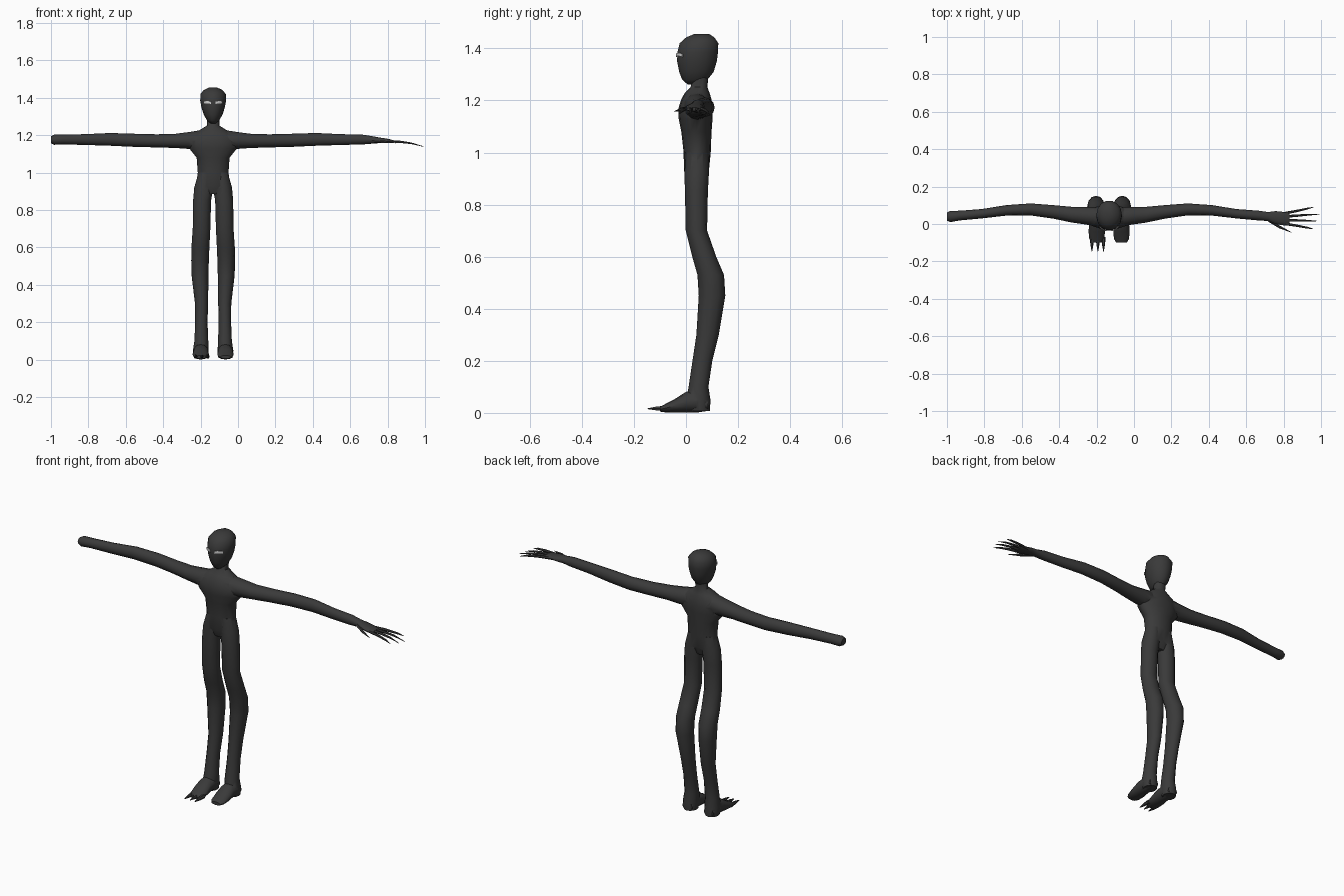
import bpy, bmesh, math

CX = -0.133  # body centre line (only one arm carries a hand)


def material(name, value):
    m = bpy.data.materials.new(name)
    m.diffuse_color = (value, value, value, 1)
    return m


CHARCOAL = material("charcoal skin", 0.042)
PALE = material("pale eye", 0.65)


def add_object(name, bm, mat):
    bmesh.ops.recalc_face_normals(bm, faces=bm.faces)
    me = bpy.data.meshes.new(name)
    bm.to_mesh(me)
    bm.free()
    me.materials.append(mat)
    ob = bpy.data.objects.new(name, me)
    bpy.context.collection.objects.link(ob)
    return ob


def smooth(ob, angle=50):
    bpy.ops.object.select_all(action='DESELECT')
    ob.select_set(True)
    bpy.context.view_layer.objects.active = ob
    bpy.ops.object.shade_smooth_by_angle(angle=math.radians(angle))


def loft(name, axis, sections, side=1, sides=12):
    """Skin elliptical sections (position, centre 1, centre 2, radius 1, radius 2) along an axis."""
    bm = bmesh.new()
    rings = []
    for p, c1, c2, r1, r2 in sections:
        ring = []
        for i in range(sides):
            t = 2 * math.pi * i / sides
            a, b = c1 + r1 * math.cos(t), c2 + r2 * math.sin(t)
            x, y, z = {'X': (p, a, b), 'Y': (a, p, b), 'Z': (a, b, p)}[axis]
            ring.append(bm.verts.new((CX + side * x, y, z)))
        rings.append(ring)
    for lo, hi in zip(rings, rings[1:]):
        for i in range(sides):
            j = (i + 1) % sides
            bm.faces.new((lo[i], lo[j], hi[j], hi[i]))
    bm.faces.new(rings[0])
    bm.faces.new(rings[-1])
    ob = add_object(name, bm, CHARCOAL)
    smooth(ob)
    return ob


def merge(target, parts):
    """Union the parts into one skin."""
    bpy.context.view_layer.objects.active = target
    for part in parts:
        mod = target.modifiers.new("join", 'BOOLEAN')
        mod.operation = 'UNION'
        mod.solver = 'EXACT'
        mod.object = part
        bpy.ops.object.modifier_apply(modifier=mod.name)
        bpy.data.objects.remove(part)
    smooth(target)


# Torso and neck
body = loft("body", 'Z', [
    (0.885, 0, .04, .05, .03), (0.93, 0, .04, .092, .048), (1.0, 0, .043, .082, .052),
    (1.08, 0, .04, .088, .058), (1.13, 0, .037, .128, .065), (1.17, 0, .037, .13, .066),
    (1.205, 0, .04, .11, .058), (1.23, 0, .043, .068, .047), (1.252, 0, .05, .033, .032),
    (1.30, 0, .055, .033, .032)], sides=16)

# Legs, feet and arms
LEG = [
    (1.0, .042, .043, .036, .044), (.92, .05, .041, .051, .047), (.85, .059, .04, .048, .044),
    (.7, .062, .04, .047, .041), (.6, .068, .07, .048, .046), (.53, .07, .095, .047, .051),
    (.45, .07, .1, .045, .051), (.3, .062, .083, .035, .043), (.2, .063, .063, .033, .038),
    (.1, .063, .048, .037, .038), (.05, .066, .048, .042, .046), (.008, .066, .052, .036, .04)]
FOOT = [
    (.085, .066, .03, .03, .022), (.04, .066, .043, .042, .042), (0, .066, .041, .041, .04),
    (-.04, .066, .028, .044, .027), (-.08, .066, .018, .04, .016), (-.1, .066, .014, .028, .009)]
ARM = [
    (.02, .04, 1.175, .045, .04), (.08, .04, 1.175, .05, .05), (.13, .045, 1.172, .047, .045),
    (.2, .05, 1.17, .042, .038), (.3, .065, 1.17, .036, .035), (.42, .078, 1.173, .032, .035),
    (.55, .073, 1.178, .028, .034), (.68, .055, 1.177, .025, .029), (.8, .045, 1.177, .026, .026)]
STUMP = [(.85, .04, 1.176, .03, .027), (.867, .04, 1.176, .022, .018)]
PALM = [(.85, .04, 1.175, .024, .02), (.89, .034, 1.173, .035, .015),
        (.94, .028, 1.169, .036, .011), (.965, .028, 1.166, .028, .007)]

parts = []
for side in (-1, 1):
    parts.append(loft("leg", 'Z', LEG, side))
    parts.append(loft("foot", 'Y', FOOT, side))
parts.append(loft("arm", 'X', ARM + STUMP, -1))
parts.append(loft("arm", 'X', ARM + PALM, 1))
merge(body, parts)

# Head: egg shape with a narrow chin
loft("head", 'Z', [
    (1.262, 0, .035, .014, .03), (1.28, 0, .034, .033, .05), (1.31, 0, .04, .05, .068),
    (1.35, 0, .042, .063, .078), (1.385, 0, .045, .069, .08), (1.42, 0, .05, .068, .076),
    (1.442, 0, .055, .05, .056), (1.455, 0, .06, .022, .03)], sides=14)

# Fingers: root y, tip x, tip y, tip z
FINGERS = [(.052, 1.093, .09, 1.148), (.038, 1.125, .052, 1.14),
           (.022, 1.113, .016, 1.142), (.006, 1.09, -.026, 1.148)]
for i, (y, tx, ty, tz) in enumerate(FINGERS):
    loft(f"finger_{i + 1}", 'X', [
        (.91, y, 1.169, .008, .008), (1.0, y * .55 + ty * .45, 1.165, .0065, .007),
        (1.06, y * .2 + ty * .8, 1.157, .005, .005), (tx, ty, tz, .001, .001)], sides=6)
loft("thumb", 'X', [(.85, .025, 1.172, .012, .01), (.91, -.015, 1.166, .008, .008),
                    (.975, -.045, 1.158, .001, .001)], sides=6)

# Claws on one foot
for i, x in enumerate((.03, .06, .092)):
    loft(f"claw_{i + 1}", 'Y', [(-.07, x, .017, .012, .012), (-.11, x, .017, .008, .009),
                                (-.147, x, .016, .0015, .002)], side=-1, sides=6)

# Eyes: thin curved slits wrapped on the face
for side, name in ((-1, "right_eye"), (1, "left_eye")):
    bm = bmesh.new()
    rows = []
    for k in range(5):
        x = .012 + .0095 * k
        y = .045 - .083 * math.sqrt(1 - (x / .070) ** 2)
        arch = .004 * math.sin(math.pi * k / 4)
        rows.append([bm.verts.new((CX + side * x, y, z + arch)) for z in (1.367, 1.379)])
    for a, b in zip(rows, rows[1:]):
        bm.faces.new((a[0], b[0], b[1], a[1]))
    eye = add_object(name, bm, PALE)
    mod = eye.modifiers.new("thickness", 'SOLIDIFY')
    mod.thickness = .004
    mod.offset = 0
